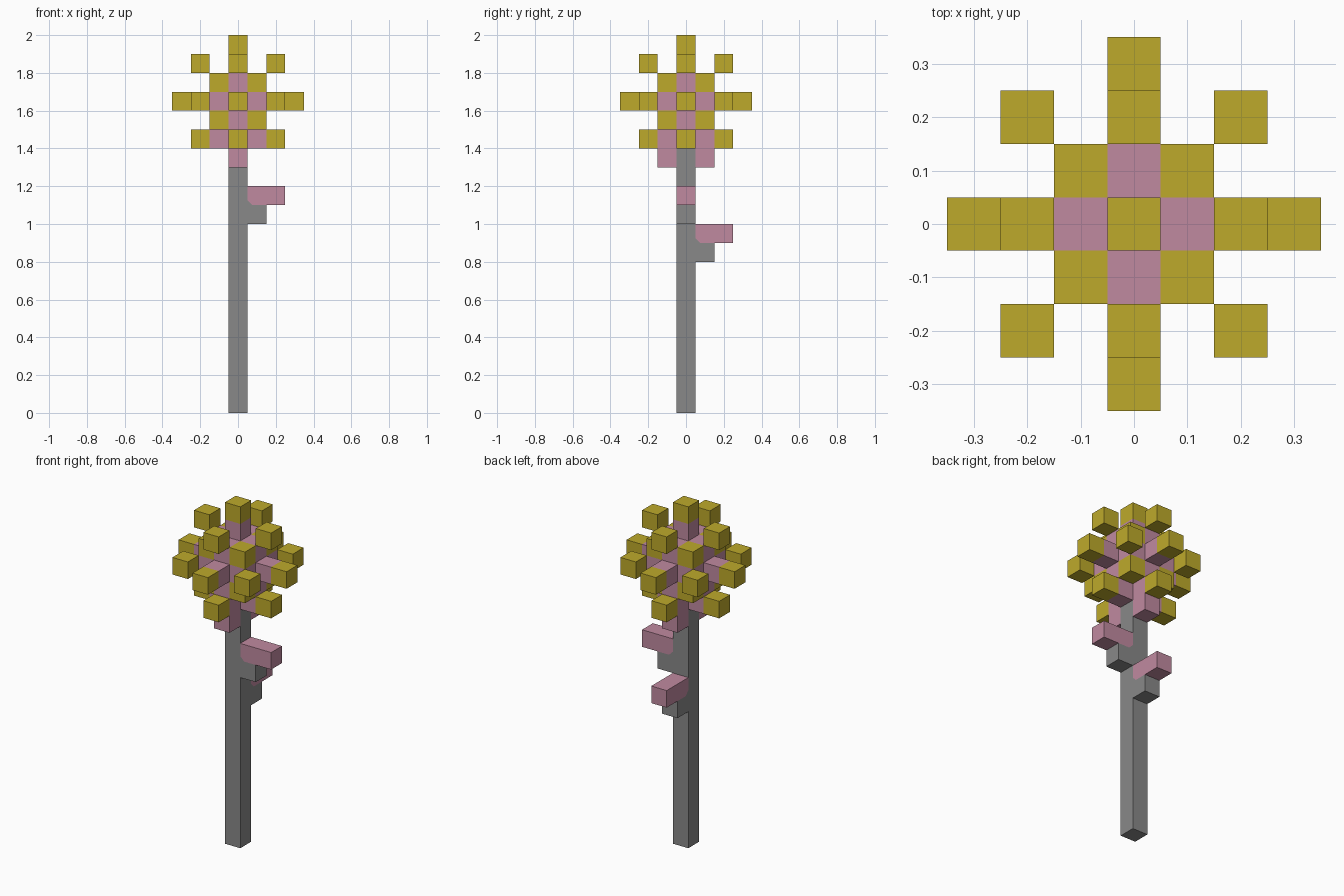
import bpy
import bmesh
from itertools import product
from mathutils import Matrix, Vector
from math import pi

cube = bpy.data.objects.get("Cube")
if cube:
    bpy.data.objects.remove(cube, do_unlink=True)

U = 0.1        # block size
CENTRE = 16    # block layer of the blossom's middle


def material(name, rgb):
    m = bpy.data.materials.new(name)
    m.use_nodes = True
    m.diffuse_color = (*rgb, 1)
    m.node_tree.nodes["Principled BSDF"].inputs["Base Color"].default_value = (*rgb, 1)
    return m


yellow = material("petal yellow", (0.515, 0.402, 0.024))
pink = material("blossom pink", (0.527, 0.254, 0.352))
grey = material("stem grey", (0.25, 0.25, 0.25))


def finish(name, bm, mat):
    bmesh.ops.recalc_face_normals(bm, faces=bm.faces)
    mesh = bpy.data.meshes.new(name)
    bm.to_mesh(mesh)
    bm.free()
    mesh.materials.append(mat)
    obj = bpy.data.objects.new(name, mesh)
    bpy.context.collection.objects.link(obj)
    return obj


def blocks(name, cells, mat):
    """Unit blocks, given relative to the blossom's middle, without shared walls."""
    bm = bmesh.new()
    for i, j, k in sorted(cells):
        place = Matrix.Translation((i * U, j * U, (k + CENTRE + 0.5) * U))
        made = bmesh.ops.create_cube(bm, size=U, matrix=place)
        faces = {f for v in made["verts"] for f in v.link_faces}
        bm.normal_update()
        hidden = [f for f in faces
                  if tuple(round(a + b) for a, b in zip((i, j, k), f.normal)) in cells]
        bmesh.ops.delete(bm, geom=hidden, context="FACES")
    bmesh.ops.remove_doubles(bm, verts=bm.verts, dist=0.0001)
    return finish(name, bm, mat)


def prism(name, profile, angle, mat):
    """Profile of (outward, up) points, one block thick, turned about the stem."""
    bm = bmesh.new()
    face = bm.faces.new([bm.verts.new((x, -U / 2, z)) for x, z in profile])
    ext = bmesh.ops.extrude_face_region(bm, geom=[face])["geom"]
    moved = [g for g in ext if isinstance(g, bmesh.types.BMVert)]
    bmesh.ops.translate(bm, verts=moved, vec=Vector((0, U, 0)))
    bmesh.ops.rotate(bm, verts=bm.verts, matrix=Matrix.Rotation(angle, 3, "Z"))
    return finish(name, bm, mat)


# Stem
h = U / 2
prism("stem", [(-h, 0), (h, 0), (h, 1.5), (-h, 1.5)], 0, grey)

# Blossom: every block is sorted by its distances along the three axes
core, tips = set(), set()
for cell in product(range(-3, 4), repeat=3):
    reach = tuple(sorted(map(abs, cell)))
    if reach in {(0, 0, 3), (0, 2, 2), (1, 1, 1)}:
        tips.add(cell)
    elif reach in {(0, 0, 0), (0, 0, 1), (0, 1, 1), (0, 0, 2)}:
        core.add(cell)
# The stem takes the place of the lowest spike
for k in (-2, -3):
    core.discard((0, 0, k))
    tips.discard((0, 0, k))
# Sepals under the blossom
for s in (-1, 1):
    core |= {(s, 0, -2), (0, s, -2), (0, s, -3)}
blocks("blossom_core", core, pink)
for n, cell in enumerate(sorted(tips)):
    blocks(f"petal_tip_{n + 1}", {cell}, yellow)

# Leaves: a grey bracket with a pink blade whose inner corner is cut
C = 0.025
for side, z, angle in (("left", 1.1, 0), ("back", 0.9, pi / 2)):
    prism(f"{side}_leaf_bracket",
          [(h, z - U), (h + U, z - U), (h + U, z), (h + C, z), (h, z + C)], angle, grey)
    prism(f"{side}_leaf_blade",
          [(h + C, z), (h + 2 * U, z), (h + 2 * U, z + U), (h, z + U), (h, z + C)],
          angle, pink)
